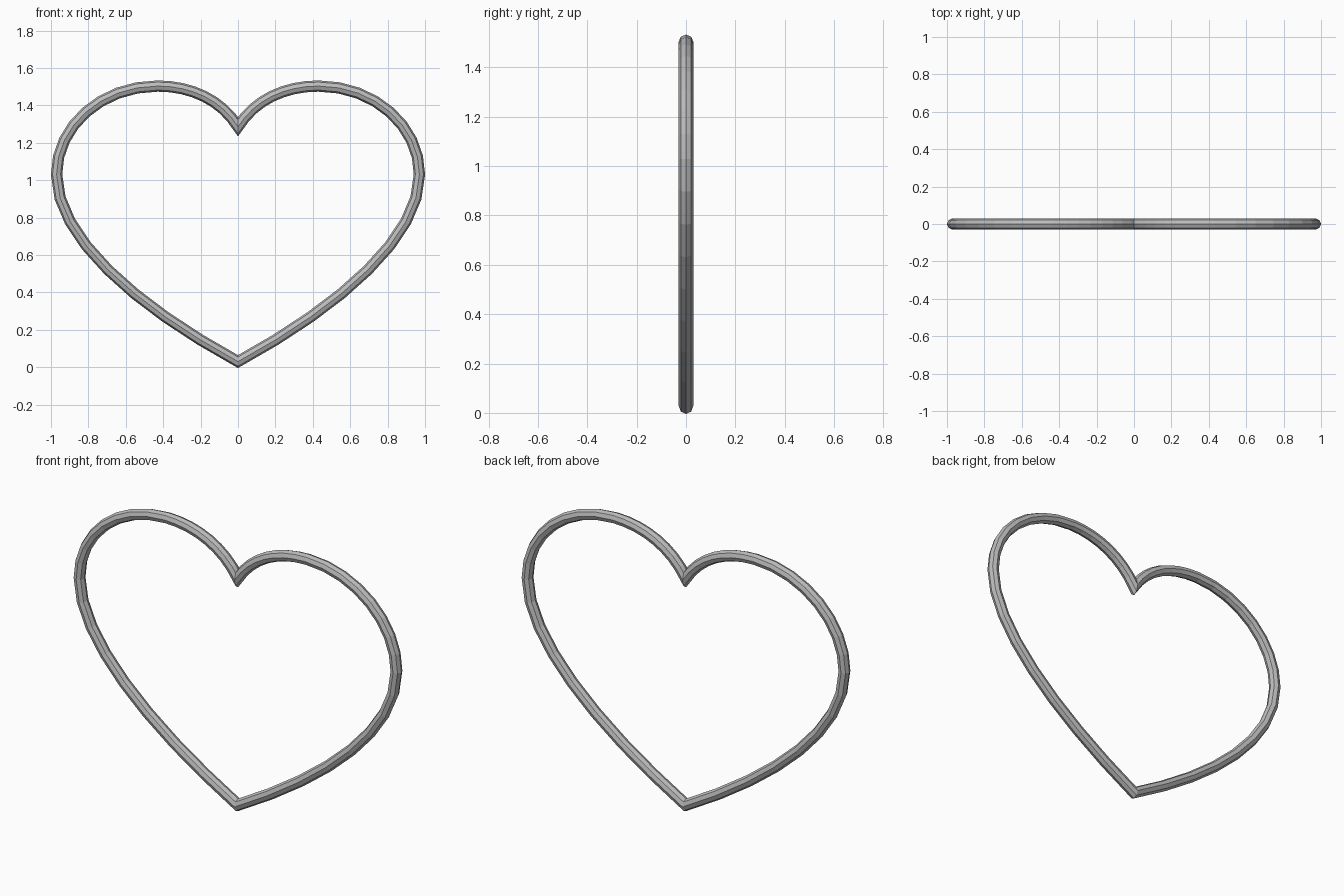
import bpy

cube = bpy.data.objects.get("Cube")
if cube:
    bpy.data.objects.remove(cube, do_unlink=True)

# Plain grey metal
grey = bpy.data.materials.new("grey metal")
grey.use_nodes = True
colour = (0.5, 0.5, 0.5, 1)
grey.diffuse_color = colour
grey.node_tree.nodes["Principled BSDF"].inputs["Base Color"].default_value = colour

# Left half of the heart: incoming handle, point, outgoing handle (x, z)
cleft = ((-0.09, 1.43), (0, 1.285), (0.09, 1.43))
lobe = ((0.25, 1.503), (0.43, 1.503), (0.73, 1.503))
side = ((0.97, 1.29), (0.97, 1.03), (0.97, 0.70))
tip = ((0.56, 0.335), (0, 0.03), (-0.56, 0.335))


def mirrored(knot):
    return tuple((-x, z) for x, z in reversed(knot))


knots = [cleft, lobe, side, tip, mirrored(side), mirrored(lobe)]

# Closed heart path swept with an octagonal tube
curve = bpy.data.curves.new("heart_path", "CURVE")
curve.dimensions = "2D"
curve.fill_mode = "NONE"
curve.resolution_u = 8
curve.bevel_depth = 0.03
curve.bevel_resolution = 2
spline = curve.splines.new("BEZIER")
spline.bezier_points.add(len(knots) - 1)
spline.use_cyclic_u = True
for point, (before, middle, after) in zip(spline.bezier_points, knots):
    point.handle_left_type = point.handle_right_type = "FREE"
    point.co = (*middle, 0)
    point.handle_left = (*before, 0)
    point.handle_right = (*after, 0)

heart = bpy.data.objects.new("heart_ring", curve)
bpy.context.collection.objects.link(heart)
curve.materials.append(grey)

# Stand the heart upright and turn it into a flat-faced mesh
heart.rotation_euler.x = 1.5708
bpy.context.view_layer.objects.active = heart
heart.select_set(True)
bpy.ops.object.convert(target="MESH")
heart = bpy.context.object
bpy.ops.object.transform_apply(location=False, rotation=True, scale=False)
bpy.ops.object.shade_flat()
